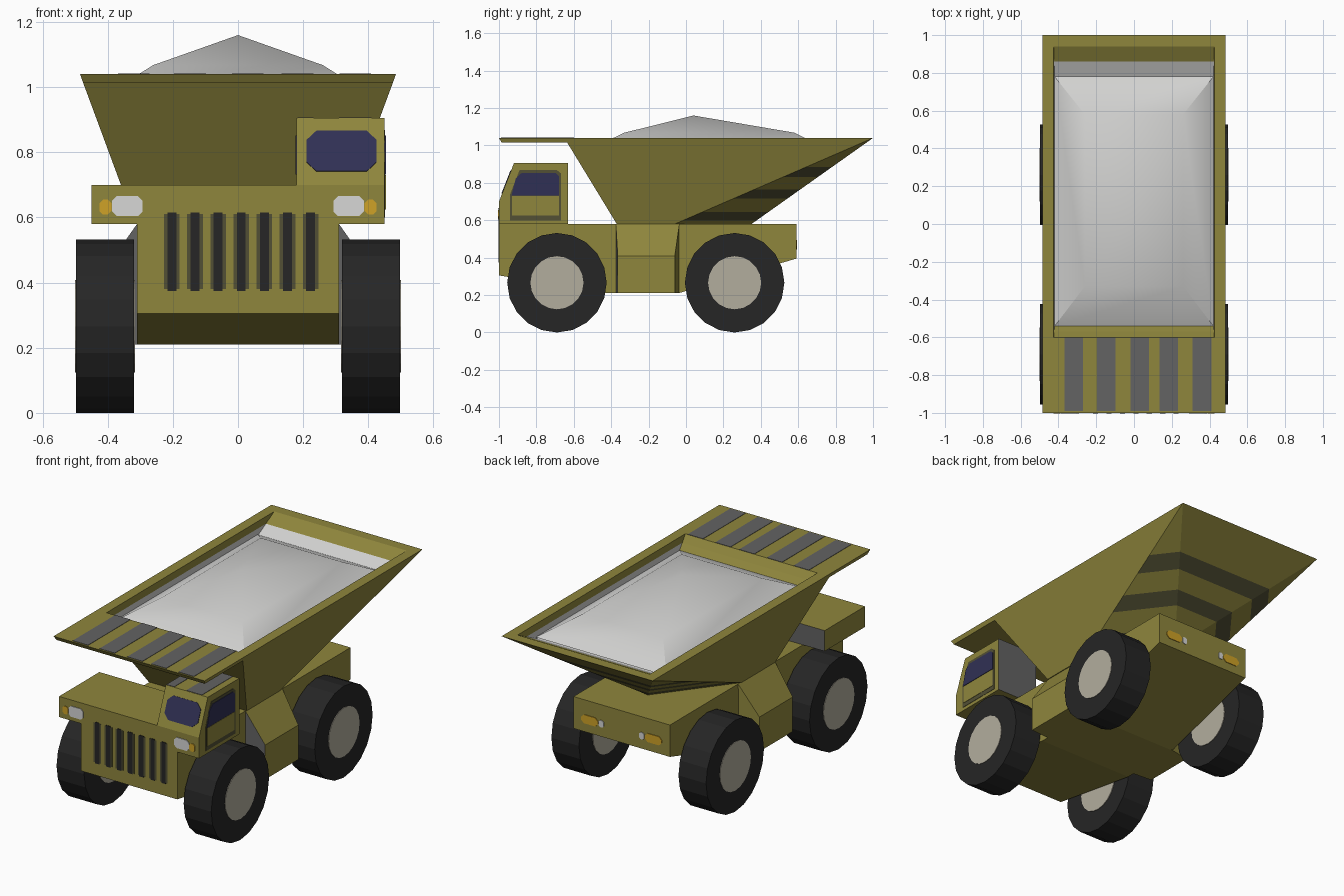
import bpy, bmesh, math
from mathutils import Vector as V

if "Cube" in bpy.data.objects:
    bpy.data.objects.remove(bpy.data.objects["Cube"])

def material(name, r, g, b):
    m = bpy.data.materials.new(name)
    m.diffuse_color = (r, g, b, 1)
    m.use_nodes = True
    m.node_tree.nodes["Principled BSDF"].inputs["Base Color"].default_value = m.diffuse_color
    return m

OLIVE = material("olive paint", .275, .24, .046)
DARK = material("dark olive", .085, .08, .035)
GREY = material("stripe grey", .125, .125, .125)
RUBBER = material("tyre black", .019, .019, .019)
HUB = material("hub beige", .45, .42, .34)
GLASS = material("window navy", .03, .03, .09)
WHITE = material("lamp white", .68, .68, .67)
AMBER = material("lamp amber", .62, .36, .02)
LOAD = material("load pale grey", .64, .64, .63)

def build(name, verts, faces, mats, ids=None, edit=None):
    bm = bmesh.new()
    vs = [bm.verts.new(v) for v in verts]
    for i, f in enumerate(faces):
        face = bm.faces.new([vs[k] for k in f])
        face.material_index = ids[i] if ids else 0
    bmesh.ops.recalc_face_normals(bm, faces=bm.faces)
    if edit:
        edit(bm)
    me = bpy.data.meshes.new(name)
    bm.to_mesh(me)
    bm.free()
    for m in mats:
        me.materials.append(m)
    ob = bpy.data.objects.new(name, me)
    bpy.context.collection.objects.link(ob)
    return ob

def loft(name, a, b, mats, edit=None):
    """Closed solid between two matching outlines."""
    n = len(a)
    faces = [list(range(n)), list(range(n, 2 * n))]
    faces += [(i, (i + 1) % n, n + (i + 1) % n, n + i) for i in range(n)]
    return build(name, a + b, faces, mats, None, edit)

def side_prism(name, x0, x1, prof, mats, edit=None):
    return loft(name, [(x0, y, z) for y, z in prof], [(x1, y, z) for y, z in prof], mats, edit)

def plate(name, pts, origin, u, v, mat, t=.004):
    """Thin painted detail lying on a surface."""
    o, u, v = V(origin), V(u).normalized(), V(v).normalized()
    n = u.cross(v)
    base = [o + u * p + v * q for p, q in pts]
    return loft(name, [b - n * .003 for b in base], [b + n * t for b in base], [mat])

def rounded(w, h, c=0.0):
    w, h = w / 2, h / 2
    if not c:
        return [(-w, -h), (w, -h), (w, h), (-w, h)]
    return [(-w + c, -h), (w - c, -h), (w, -h + c), (w, h - c),
            (w - c, h), (-w + c, h), (-w, h - c), (-w, -h + c)]

def grey_back(bm):
    for f in bm.faces:
        if f.normal.y > .9:
            f.material_index = 1

X, Y, Z = (1, 0, 0), (0, 1, 0), (0, 0, 1)

# chassis, front deck and cab
side_prism("chassis", -.31, .31, [(-1, .305), (-1, .58), (.59, .58), (.59, .395),
                                  (-.04, .21), (-.42, .21)], [OLIVE])
side_prism("front_deck", -.45, .45, [(-1, .58), (-1, .70), (-.63, .70), (-.63, .58)],
           [OLIVE, GREY], grey_back)
side_prism("cab", .18, .45, [(-1, .58), (-1, .70), (-.92, .905), (-.63, .905), (-.63, .58)],
           [OLIVE, GREY], grey_back)

# side tanks with sloped shoulders
def grey_front(bm):
    for f in bm.faces:
        if f.normal.y < -.9:
            f.material_index = 1
for s, side in ((1, "right"), (-1, "left")):
    prof = [(.30, .21), (.43, .21), (.43, .41), (.31, .58), (.30, .58)]
    loft("side_tank_" + side,
         [(s * x, -.375 if x < .4 else -.365, z) for x, z in prof],
         [(s * x, -.035 if x < .4 else -.06, z) for x, z in prof], [OLIVE, GREY], grey_front)

# wheels: tyre drums with hub discs on both faces
def drum(name, x0, x1, r, y, n, mat):
    ring = [(y + r * math.cos(2 * math.pi * i / n), .266 + r * math.sin(2 * math.pi * i / n))
            for i in range(n)]
    return side_prism(name, x0, x1, ring, [mat])
for s, side in ((1, "right"), (-1, "left")):
    for y, end in ((-.69, "front"), (.26, "rear")):
        tag = end + "_" + side
        drum("tyre_" + tag, s * .32, s * .497, .266, y, 20, RUBBER)
        drum("hub_" + tag, s * .316, s * .5, .142, y, 20, HUB)

# dump bed: shell, visor, rim and inner walls
def ring(x, y0, y1, z):
    return [(-x, y0, z), (x, y0, z), (x, y1, z), (-x, y1, z)]
verts = ring(.485, -1, 1, 1.04)                      # 0-3 outer rim
verts += ring(.476, -.985, -.635, 1.015)             # 4-7 visor underside
verts += ring(.315, -.37, -.06, .58)                 # 8-11 base
verts += [(0, .35, .58)]                             # 12 rear keel point
verts += ring(.425, -.60, .94, 1.04)                 # 13-16 inner rim
verts += ring(.423, -.57, .86, 1.0)                  # 17-20 inner middle
verts += ring(.42, -.53, .77, .955)                  # 21-24 inner floor
faces = [(0, 1, 5, 4), (4, 5, 6, 7), (7, 6, 9, 8), (8, 9, 10, 12, 11),
         (1, 2, 10, 9, 6, 5), (0, 3, 11, 8, 7, 4),
         (2, 10, 12), (3, 11, 12), (2, 3, 12), (21, 22, 23, 24)]
ids = [0] * 9 + [2]
for a, b, pale in ((0, 13, ()), (13, 17, ()), (17, 21, (1, 2, 3))):
    for i in range(4):
        j = (i + 1) % 4
        faces.append((a + i, a + j, b + j, b + i))
        ids.append(2 if i in pale else 0)

def rear_stripes(bm):
    def rear():
        return [f for f in bm.faces if f.normal.y > .1 and f.normal.z < -.1
                and f.calc_center_median().y > -.1]
    bands = ((.60, .645), (.715, .765), (.83, .885))
    for z in [z for b in bands for z in b]:
        fs = rear()
        geom = list({e for f in fs for e in f.edges} | {v for f in fs for v in f.verts}) + fs
        bmesh.ops.bisect_plane(bm, geom=geom, plane_co=(0, 0, z), plane_no=(0, 0, 1))
    for f in rear():
        zs = [v.co.z for v in f.verts]
        mid = (min(zs) + max(zs)) / 2
        if any(lo < mid < hi for lo, hi in bands):
            f.material_index = 1
build("dump_bed", verts, faces, [OLIVE, DARK, LOAD], ids, rear_stripes)

# heaped load
lv = ring(.42, -.54, .78, .968) + ring(.26, -.33, .58, 1.068) + [(0, .04, 1.16)]
lf = [(0, 1, 2, 3)]
for i in range(4):
    j = (i + 1) % 4
    lf += [(i, j, 4 + j, 4 + i), (4 + i, 4 + j, 8)]
load = build("load_heap", lv, lf, [LOAD])
bpy.context.view_layer.objects.active = load
load.select_set(True)
bpy.ops.object.shade_smooth_by_angle(angle=math.radians(28))

# visor and cab roof stripes
for i, x in enumerate((-.32, -.148, .03, .183, .36)):
    plate(f"visor_stripe_{i}", rounded(.098, .39), (x, -.795, 1.04), X, Y, GREY, .002)
for i, (x, w) in enumerate(((.207, .05), (.36, .1))):
    plate(f"roof_stripe_{i}", rounded(w, .285), (x, -.775, .905), X, Y, GREY, .002)

# grille bars
for i in range(-3, 4):
    x = .01 + .071 * i
    plate(f"grille_slot_{i + 3}", rounded(.048, .23), (x, -1, .495), X, Z, DARK, .001)
    plate(f"grille_bar_{i + 3}", rounded(.027, .24), (x, -1, .495), X, Z, RUBBER, .003)

# headlamps and tail lamps
for s, side in ((1, "right"), (-1, "left")):
    plate("headlamp_" + side, rounded(.095, .062, .015), (s * .34, -1, .635), X, Z, WHITE)
    plate("indicator_" + side, rounded(.036, .045, .01), (s * .407, -1, .632), X, Z, AMBER)
    plate("tail_lamp_" + side, rounded(.11, .05, .018), (s * .205, .59, .47), (-1, 0, 0), Z, AMBER)
    plate("reverse_lamp_" + side, rounded(.03, .04, .008), (s * .13, .59, .47), (-1, 0, 0), Z, WHITE)

# cab windows and door
plate("windscreen", rounded(.215, .133, .03), (.318, -.959, .803), X, (0, .08, .205), GLASS)
plate("door_frame", [(-.94, .60), (-.668, .60), (-.668, .85), (-.69, .868), (-.89, .868), (-.94, .74)],
      (.45, 0, 0), Y, Z, DARK, .002)
plate("door_panel", [(-.93, .625), (-.68, .625), (-.68, .73), (-.93, .73)], (.45, 0, 0), Y, Z, OLIVE, .004)
window = [(-.933, .732), (-.678, .732), (-.678, .835), (-.695, .852), (-.88, .852), (-.91, .825)]
plate("door_window", window, (.45, 0, 0), Y, Z, GLASS, .005)
plate("inner_cab_window", [(-y, z) for y, z in window], (.18, 0, 0), (0, -1, 0), Z, GLASS)
